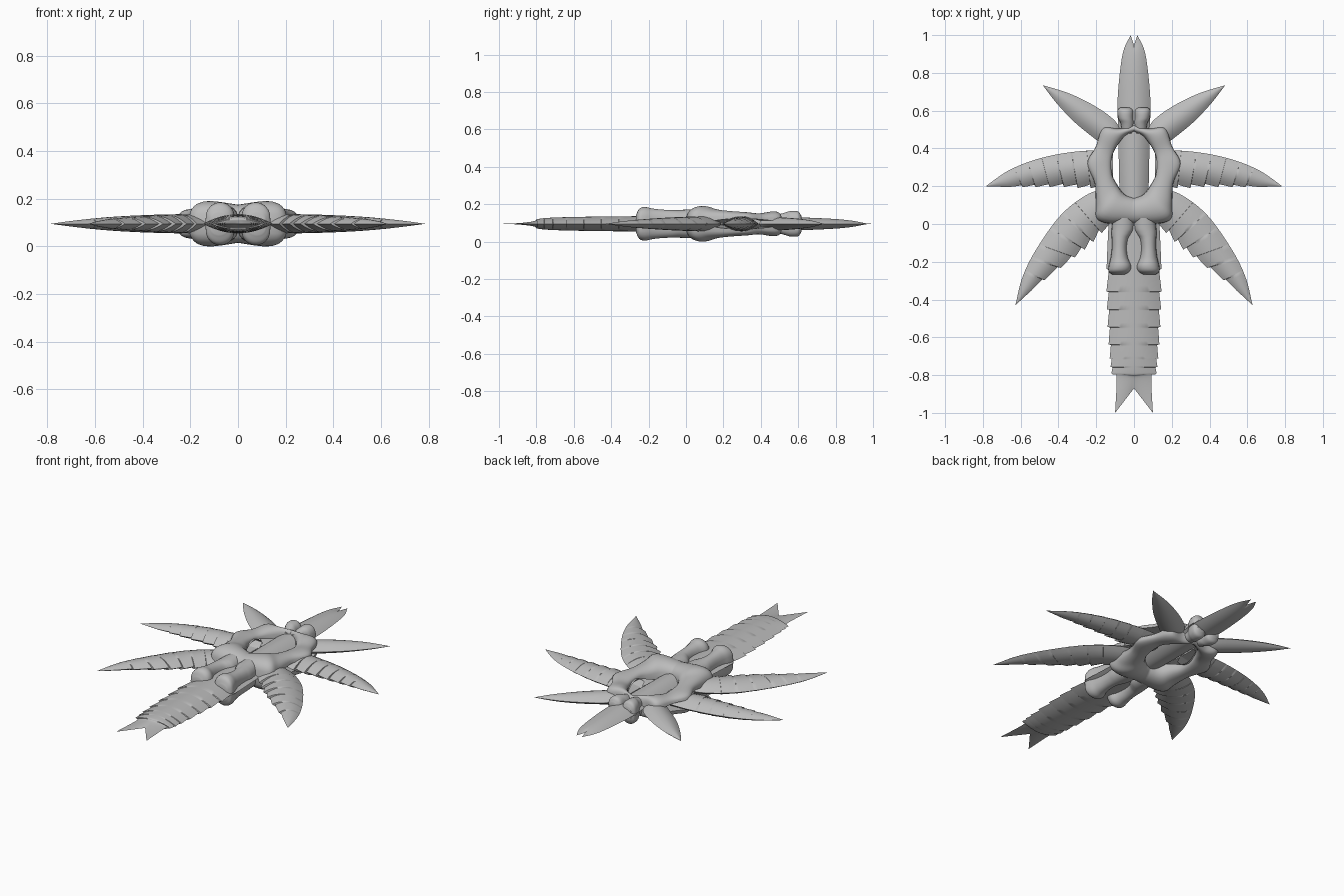
import bpy, bmesh, math
from mathutils import Vector

if "Cube" in bpy.data.objects:
    bpy.data.objects.remove(bpy.data.objects["Cube"])

MID = 0.095  # height of the symmetry plane

grey = bpy.data.materials.new("grey")
grey.diffuse_color = (0.5, 0.5, 0.5, 1)
grey.use_nodes = True
grey.node_tree.nodes["Principled BSDF"].inputs["Base Color"].default_value = grey.diffuse_color


def curve(pts, u):
    """Smooth point at u (0..1) through a list of tuples."""
    n = len(pts) - 1
    i = min(int(u * n), n - 1)
    t = u * n - i
    p1, p2 = Vector(pts[i]), Vector(pts[i + 1])
    p0 = Vector(pts[i - 1]) if i else 2 * p1 - p2
    p3 = Vector(pts[i + 2]) if i + 2 <= n else 2 * p2 - p1
    return 0.5 * (2 * p1 + (p2 - p0) * t + (2 * p0 - 5 * p1 + 4 * p2 - p3) * t * t
                  + (3 * p1 - p0 - 3 * p2 + p3) * t ** 3)


def finish(name, rows, closed, cap):
    """Skin rows of points, mirror left-right and top-bottom, then shade."""
    bm = bmesh.new()
    grid = [[bm.verts.new(p) for p in r] for r in rows]
    n = len(grid[0])
    for r, s in zip(grid, grid[1:]):
        for j in range(n if closed else n - 1):
            k = (j + 1) % n
            bm.faces.new((r[j], r[k], s[k], s[j]))
    if cap:
        bm.faces.new(grid[0])
        bm.faces.new(grid[-1])
    bmesh.ops.remove_doubles(bm, verts=bm.verts, dist=0.0003)
    bmesh.ops.recalc_face_normals(bm, faces=bm.faces)
    if not closed and sum(f.normal.z * f.calc_area() for f in bm.faces) < 0:
        bmesh.ops.reverse_faces(bm, faces=bm.faces)
    me = bpy.data.meshes.new(name)
    bm.to_mesh(me)
    bm.free()
    me.materials.append(grey)
    ob = bpy.data.objects.new(name, me)
    ob.location.z = MID
    bpy.context.collection.objects.link(ob)
    bpy.ops.object.select_all(action='DESELECT')
    ob.select_set(True)
    bpy.context.view_layer.objects.active = ob
    m = ob.modifiers.new("mirror", 'MIRROR')
    m.use_axis = (True, False, True)
    m.merge_threshold = 0.0005
    bpy.ops.object.modifier_apply(modifier="mirror")
    bpy.ops.object.shade_smooth_by_angle(angle=math.radians(35))


def blade(name, a, b, h, half=False, teeth=0, span=(0, 1), depth=0.08):
    """Thin lens between edges a and b; edge b may carry stepped teeth."""
    us = [i / 40 for i in range(41)]
    lo, hi = span
    for k in range(teeth + 1):
        e = lo + (hi - lo) * k / teeth if teeth else 0
        if teeth:
            us += [e - 0.001, e + 0.001]
    rows = []
    for u in sorted(us):
        pa, pb = curve(a, u), curve(b, u)
        if teeth and lo < u < hi:
            f = (u - lo) / (hi - lo) * teeth % 1
            pb = pb.lerp(pa, depth * (1 - f))
        row = []
        for j in range(9):
            t = j / 8
            s = t if half else 2 * t - 1
            p = pa.lerp(pb, t)
            row.append((p.x, p.y, h * (1 - u ** 2.5) * (1 - s * s)))
        rows.append(row)
    finish(name, rows, False, False)


def shell(name, stations, steps, cap):
    """Rounded tube; station = inner x, y, outer x, y, top, bottom."""
    rows = []
    for i in range(steps + 1):
        ix, iy, ox, oy, zt, zb = curve(stations, i / steps)
        row = []
        for j in range(13):
            th = math.pi * j / 12
            s = (1 - math.cos(th)) / 2
            z = zb + (zt - zb) * max(math.sin(th), 0) ** 0.65
            row.append((max(ix + (ox - ix) * s, 0), iy + (oy - iy) * s, z))
        rows.append(row)
    finish(name, rows, True, cap)


# Long forked tail blade with stepped edges
blade("tail_blade",
      [(0, .1), (0, -.27), (0, -.5), (0, -.7), (0, -.79), (0, -.81), (0, -.87)],
      [(.13, .1), (.146, -.27), (.142, -.5), (.13, -.7), (.118, -.79), (.092, -.81), (.1, -1)],
      .041, half=True, teeth=7, span=(.15, .66), depth=.09)

# Notched top blade, visible through the ring
blade("top_blade",
      [(0, .1), (0, .3), (0, .5), (0, .65), (0, .8), (0, .9), (0, .945)],
      [(.075, .1), (.08, .3), (.083, .5), (.088, .63), (.075, .8), (.055, .92), (.018, 1.0)],
      .04, half=True)

# Three pairs of curved side blades
blade("upper_side_blade",
      [(.06, .47), (.1, .545), (.2, .62), (.34, .69), (.483, .735)],
      [(.13, .39), (.18, .43), (.31, .535), (.41, .64), (.483, .735)], .036)
blade("middle_side_blade",
      [(.11, .385), (.25, .388), (.4, .37), (.54, .335), (.67, .28), (.785, .2)],
      [(.11, .23), (.23, .19), (.36, .195), (.5, .195), (.63, .195), (.785, .2)],
      .041, teeth=6, span=(.2, .85), depth=.1)
blade("lower_side_blade",
      [(.12, .19), (.24, .16), (.385, .05), (.515, -.13), (.59, -.28), (.628, -.43)],
      [(.08, .06), (.13, 0), (.22, -.1), (.33, -.19), (.51, -.325), (.628, -.43)],
      .041, teeth=6, span=(.3, .85), depth=.1)

# Lumpy ring body, on both faces of the blades
shell("ring_body", [
    (0, .487, 0, .525, .052, .008),
    (.045, .468, .08, .505, .062, .008),
    (.085, .42, .165, .507, .066, .012),
    (.11, .375, .202, .41, .056, .022),
    (.12, .33, .247, .32, .062, .028),
    (.115, .26, .208, .215, .068, .025),
    (.09, .21, .203, .1, .078, .01),
    (.062, .17, .2, .03, .094, .004),
    (.035, .15, .14, .003, .093, .004),
    (0, .14, 0, 0, .08, .004)], 54, False)

# Two legs below the ring
legs = [(.05, 0, .11, .078, .004), (-.02, 0, .118, .075, .004), (-.05, .012, .12, .074, .004),
        (-.08, .03, .118, .074, .004), (-.13, .037, .118, .076, .004), (-.18, .03, .124, .082, .004),
        (-.22, .014, .134, .09, .004), (-.25, .02, .135, .08, .004), (-.268, .045, .115, .045, .004)]
shell("leg", [(i, y, o, y, t, b) for y, i, o, t, b in legs], 40, True)

# Pair of knobs above the ring
knobs = [(.48, .005, .065, .045, .004), (.53, 0, .07, .06, .004), (.56, .002, .084, .068, .004),
         (.6, .003, .088, .066, .004), (.618, .02, .072, .04, .004)]
shell("top_knob", [(i, y, o, y, t, b) for y, i, o, t, b in knobs], 20, True)
